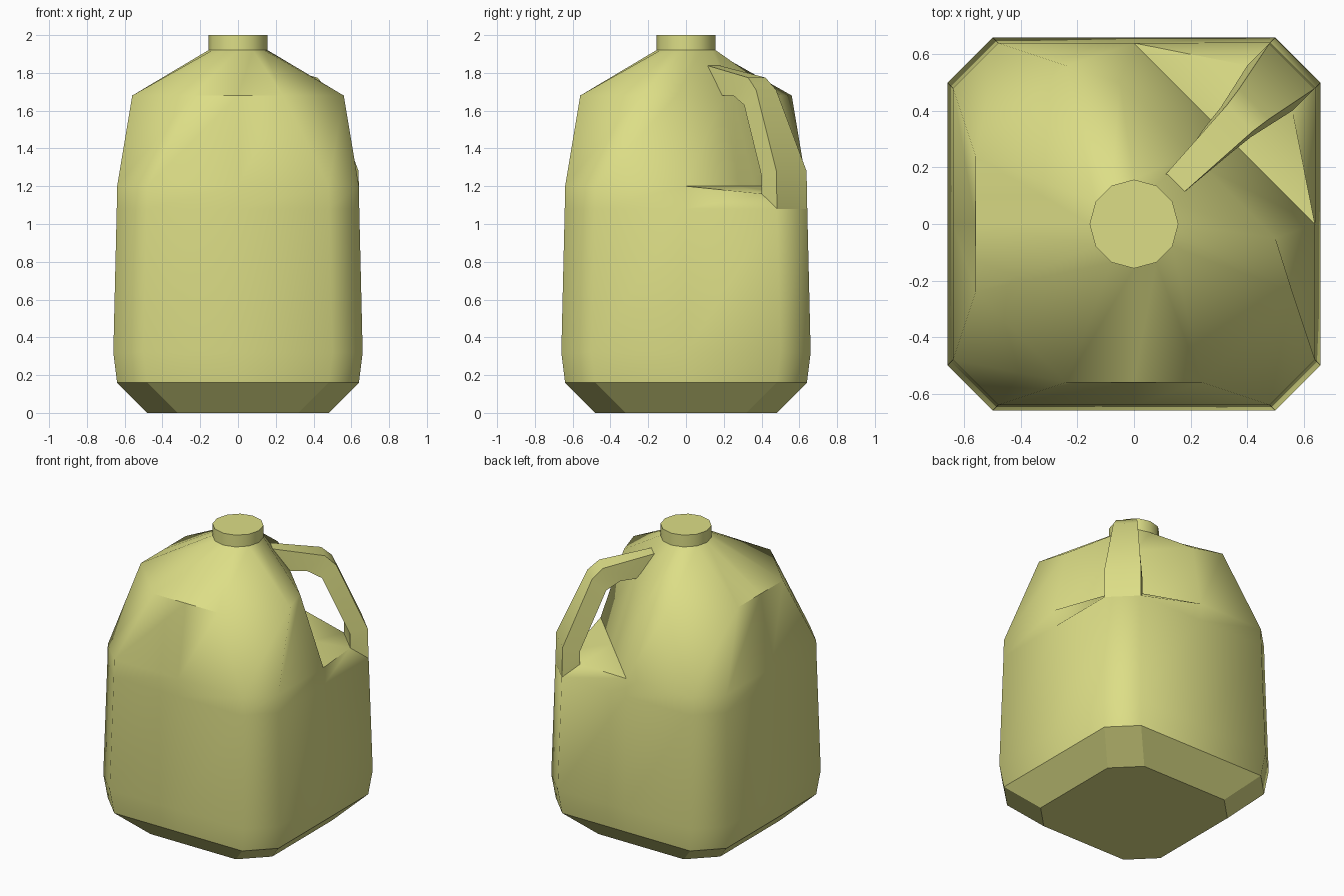
import bpy, bmesh, math
from mathutils import Vector

cube = bpy.data.objects.get("Cube")
if cube:
    bpy.data.objects.remove(cube, do_unlink=True)

plastic = bpy.data.materials.new("pale_yellow_plastic")
plastic.use_nodes = True
COLOUR = (0.72, 0.73, 0.24, 1)
plastic.diffuse_color = COLOUR
plastic.node_tree.nodes["Principled BSDF"].inputs["Base Color"].default_value = COLOUR


def finish(bm, name, angle):
    """Turn a bmesh into a smooth shaded object."""
    bmesh.ops.recalc_face_normals(bm, faces=bm.faces)
    mesh = bpy.data.meshes.new(name)
    bm.to_mesh(mesh)
    bm.free()
    mesh.materials.append(plastic)
    obj = bpy.data.objects.new(name, mesh)
    bpy.context.collection.objects.link(obj)
    bpy.ops.object.select_all(action='DESELECT')
    obj.select_set(True)
    bpy.context.view_layer.objects.active = obj
    bpy.ops.object.shade_smooth_by_angle(angle=math.radians(angle))
    return obj


def add_ring(bm, points, z):
    return [bm.verts.new((x, y, z)) for x, y in points]


def bridge(bm, a, b, skip=()):
    n = len(a)
    for i in range(n):
        if i not in skip:
            j = (i + 1) % n
            bm.faces.new((a[i], a[j], b[j], b[i]))


def chamfered_square(h, c):
    """Twelve points: side middles and the two ends of each cut corner."""
    pts = []
    for k in range(4):
        co, si = (1, 0, -1, 0)[k], (0, 1, 0, -1)[k]
        pts += [(x * co - y * si, x * si + y * co) for x, y in ((h, 0), (h, c), (c, h))]
    return pts


def recessed(h, c, side, inner):
    """Chamfered square whose handle corner is pushed in, mirrored on the diagonal."""
    pts = chamfered_square(h, c)
    pts[:4] = [side, inner, inner[::-1], side[::-1]]
    return pts


def circle(r):
    return [(r * math.cos(math.tau * i / 12), r * math.sin(math.tau * i / 12)) for i in range(12)]


def diagonal(u, w, z):
    """Point at distance u along the handle diagonal, w to its side."""
    return Vector(((u + w) / math.sqrt(2), (u - w) / math.sqrt(2), z))


NECK_R = 0.157
FOOT = (0.68, 0.113, 1.16)

# Bottle body: full lower rings, then rings with the handle recess
bm = bmesh.new()
lower = [add_ring(bm, chamfered_square(h, c), z) for h, c, z in
         ((0.48, 0.32, 0), (0.64, 0.48, 0.16), (0.66, 0.50, 0.32), (0.642, 0.482, 1.08))]
upper = [add_ring(bm, recessed(0.64, 0.48, (0.64, 0), (0.36, 0.28)), 1.2),
         add_ring(bm, recessed(0.56, 0.24, (0.5, -0.05), (0.25, 0.2)), 1.68),
         add_ring(bm, circle(NECK_R), 1.92)]
bm.faces.new(lower[0])
for a, b in zip(lower, lower[1:]):
    bridge(bm, a, b)
for a, b in zip(upper, upper[1:]):
    bridge(bm, a, b)
bridge(bm, lower[-1], upper[0], skip=(0, 1, 2))

# Recess floor and its sloping rims around the handle foot
d, c, c2, d2 = lower[-1][:4]
a, m, m2, a2 = upper[0][:4]
b = bm.verts.new(diagonal(*FOOT))
b2 = bm.verts.new(diagonal(FOOT[0], -FOOT[1], FOOT[2]))
for face in ((d, c, b, a), (c2, d2, a2, b2), (c, c2, b2, b),
             (a, b, m), (m, b, b2, m2), (m2, b2, a2)):
    bm.faces.new(face)
body = finish(bm, "bottle_body", 50)
for poly in body.data.polygons:
    if poly.center.z < 0.16:
        poly.use_smooth = False

# Neck with flat cap
bm = bmesh.new()
base, top = add_ring(bm, circle(NECK_R), 1.92), add_ring(bm, circle(NECK_R), 2.0)
bridge(bm, base, top)
bm.faces.new(top)
finish(bm, "neck_cap", 40)

# Handle: sections of outer (u, z), inner (u, z) and half width
bm = bmesh.new()
sections = [((0.794, 1.08), (0.68, 1.16), 0.113),
            ((0.79, 1.28), (0.68, 1.25), 0.113),
            ((0.60, 1.71), (0.51, 1.63), 0.075),
            ((0.53, 1.775), (0.42, 1.68), 0.065),
            ((0.20, 1.84), (0.31, 1.68), 0.045)]
loops = []
for (uo, zo), (ui, zi), w in sections:
    corners = ((uo, w, zo), (uo, -w, zo), (ui, -w, zi), (ui, w, zi))
    loops.append([bm.verts.new(diagonal(*p)) for p in corners])
for p, q in zip(loops, loops[1:]):
    bridge(bm, p, q)
bm.faces.new(loops[-1])
bm.faces.new(loops[0])
finish(bm, "handle", 50)
